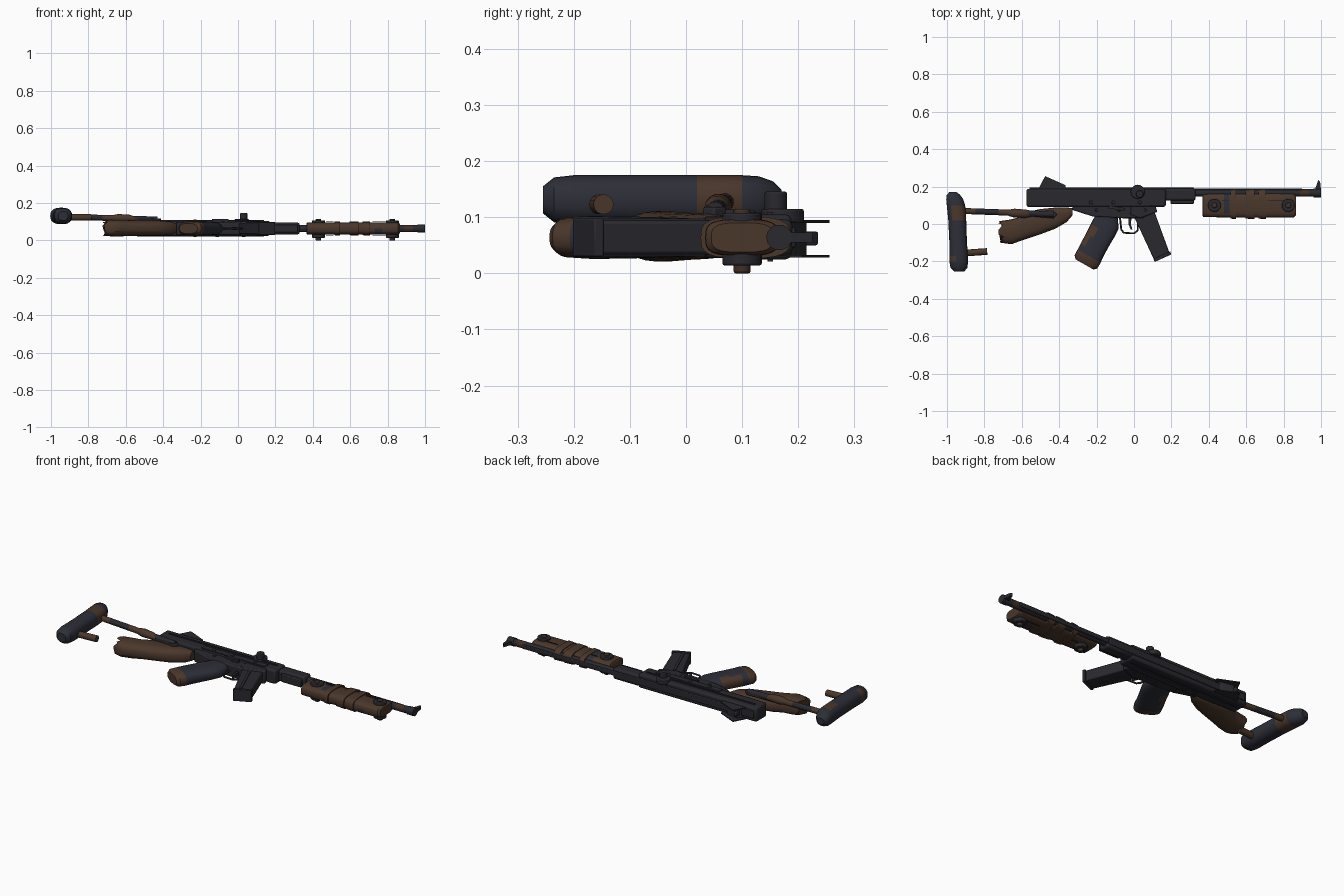
import bpy, bmesh, math, random
from mathutils import Vector

random.seed(4)


def material(name, rgb):
    m = bpy.data.materials.new(name)
    m.diffuse_color = (*rgb, 1)
    return m


MATS = [material("gunmetal", (0.022, 0.022, 0.028)),
        material("brown wood", (0.068, 0.038, 0.024)),
        material("slate padding", (0.026, 0.028, 0.039)),
        material("dark brown cloth", (0.050, 0.029, 0.019))]
METAL, WOOD, SLATE, CLOTH = range(4)


def finish(name, bm, mat, bevel=0.0):
    bmesh.ops.recalc_face_normals(bm, faces=bm.faces[:])
    for f in bm.faces:
        f.material_index = mat(f.calc_center_median()) if callable(mat) else mat
    me = bpy.data.meshes.new(name)
    bm.to_mesh(me)
    bm.free()
    for m in MATS:
        me.materials.append(m)
    ob = bpy.data.objects.new(name, me)
    bpy.context.collection.objects.link(ob)
    if bevel:
        b = ob.modifiers.new("bevel", "BEVEL")
        b.width, b.segments, b.limit_method = bevel, 2, "ANGLE"
    return ob


def prism(name, pts, z0, z1, mat=METAL, bevel=0.0):
    """Side outline in x, y pulled through the thickness."""
    bm = bmesh.new()
    base = bm.faces.new([bm.verts.new((x, y, z0)) for x, y in pts])
    res = bmesh.ops.extrude_face_region(bm, geom=[base])
    for v in res["geom"]:
        if isinstance(v, bmesh.types.BMVert):
            v.co.z = z1
    return finish(name, bm, mat, bevel)


def box(name, x0, x1, y0, y1, z0, z1, mat=METAL, bevel=0.004):
    return prism(name, [(x0, y0), (x1, y0), (x1, y1), (x0, y1)], z0, z1, mat, bevel)


def loft(name, secs, direction, mat, sides=20, power=1.0, ragged=0.0):
    """Rounded body through sections (x, y, z, half width, half thickness)."""
    d = Vector((*direction, 0)).normalized()
    n = Vector((-d.y, d.x, 0))
    bm = bmesh.new()
    rings = []
    for i, (x, y, z, w, h) in enumerate(secs):
        ring = []
        for k in range(sides):
            a = math.tau * k / sides
            c, s = math.cos(a), math.sin(a)
            p = Vector((x, y, z)) + n * w * math.copysign(abs(c) ** power, c)
            p.z += h * math.copysign(abs(s) ** power, s)
            if ragged and i >= len(secs) - 2:
                p += d * random.uniform(-ragged, ragged)
            ring.append(bm.verts.new(p))
        rings.append(ring)
    for a, b in zip(rings, rings[1:]):
        for k in range(sides):
            j = (k + 1) % sides
            bm.faces.new((a[k], a[j], b[j], b[k]))
    bm.faces.new(rings[0])
    bm.faces.new(rings[-1])
    return finish(name, bm, mat)


def tube(name, p, q, r, mat=METAL, steps=1, sides=14):
    p, q = Vector(p), Vector(q)
    pts = [p.lerp(q, i / steps) for i in range(steps + 1)]
    return loft(name, [(*v, r, r) for v in pts], (q - p).xy, mat, sides)


def disc(name, x, y, z0, z1, r, mat=METAL, sides=16):
    pts = [(x + r * math.cos(math.tau * k / sides), y + r * math.sin(math.tau * k / sides))
           for k in range(sides)]
    return prism(name, pts, z0, z1, mat, 0.004)


def wire(name, pts, r):
    cu = bpy.data.curves.new(name, "CURVE")
    cu.dimensions = "3D"
    cu.bevel_depth, cu.bevel_resolution = r, 2
    sp = cu.splines.new("POLY")
    sp.points.add(len(pts) - 1)
    for s, p in zip(sp.points, pts):
        s.co = (*p, 1)
    cu.materials.append(MATS[METAL])
    bpy.context.collection.objects.link(bpy.data.objects.new(name, cu))


ZC = 0.064

# Receiver with raised rails, grooves and lower frame
box("receiver", -0.575, 0.17, 0.092, 0.188, 0.025, 0.105, bevel=0.01)
box("receiver_top_rail", -0.56, 0.32, 0.18, 0.195, 0.045, 0.083)
prism("lower_frame", [(-0.33, 0.1), (-0.33, 0.075), (-0.22, 0.04), (-0.05, 0.03),
                      (0.05, 0.03), (0.09, 0.1)], 0.03, 0.098, METAL, 0.006)
for z in (0.021, 0.103):
    box("side_rail", -0.54, 0.14, 0.145, 0.155, z, z + 0.006, bevel=0)
    box("side_plate", -0.3, 0.1, 0.098, 0.132, z, z + 0.006, bevel=0.002)
for x in (-0.2, -0.08, 0.06):
    disc("frame_pin", x, 0.075, 0.026, 0.102, 0.009)
    disc("side_screw", x - 0.03, 0.115, 0.018, 0.112, 0.01)

# Selector lever and bolt knob
prism("selector_lever", [(-0.14, 0.085), (-0.05, 0.07), (-0.05, 0.085), (-0.13, 0.1)], 0.095, 0.114)
disc("bolt_knob_base", 0.02, 0.172, 0.09, 0.115, 0.038)
disc("bolt_knob", 0.03, 0.16, 0.11, 0.146, 0.02)

# Rear sight wings and leaf
for z in (0.028, 0.09):
    prism("rear_sight_wing", [(-0.515, 0.18), (-0.475, 0.256), (-0.365, 0.207), (-0.365, 0.18)],
          z, z + 0.005)
prism("rear_sight_base", [(-0.5, 0.18), (-0.47, 0.215), (-0.4, 0.2), (-0.38, 0.18)], 0.03, 0.093)
box("rear_sight_leaf", -0.48, -0.465, 0.2, 0.235, 0.05, 0.075)

# Barrel, shroud and front sight
box("barrel_shroud", 0.16, 0.33, 0.125, 0.19, 0.032, 0.096, bevel=0.012)
box("shroud_lug", 0.195, 0.32, 0.108, 0.14, 0.042, 0.086)
tube("barrel", (0.3, 0.166, ZC), (0.985, 0.166, ZC), 0.02,
     lambda c: CLOTH if 0.87 < c.x < 0.95 else METAL, 14)
box("barrel_rib", 0.32, 0.9, 0.178, 0.19, 0.052, 0.076)
tube("muzzle_ring", (0.96, 0.166, ZC), (1.0, 0.166, ZC), 0.023)
prism("front_sight", [(0.965, 0.18), (0.975, 0.205), (0.985, 0.235), (0.995, 0.225), (1.0, 0.18)],
      0.055, 0.073)

# Fore grip with cloth wraps and large bolts
loft("fore_grip", [(x, 0.1, ZC, w, h) for x, w, h in
                   ((0.365, 0.05, 0.025), (0.37, 0.062, 0.032), (0.48, 0.065, 0.033),
                    (0.51, 0.065, 0.033), (0.73, 0.066, 0.033), (0.77, 0.066, 0.033),
                    (0.855, 0.065, 0.032), (0.865, 0.055, 0.026))], (1, 0),
     lambda c: SLATE if 0.48 < c.x < 0.51 and c.y > 0.06 and c.z > ZC
     or 0.73 < c.x < 0.77 and c.y < 0.1 and c.z < ZC else WOOD, 24, 0.6)
for x0, x1 in ((0.515, 0.545), (0.595, 0.645), (0.665, 0.705)):
    loft("fore_grip_wrap", [(x0, 0.106, ZC, 0.077, 0.036), (x1, 0.106, ZC, 0.08, 0.037)],
         (1, 0), WOOD, 24, 0.6)
for x in (0.43, 0.825):
    disc("fore_grip_bolt", x, 0.1, 0.014, 0.108, 0.035)
    disc("bolt_core", x, 0.1, 0.0, 0.115, 0.015, CLOTH)
for z in (0.027, 0.098):
    box("fore_grip_slot", 0.47, 0.51, 0.122, 0.128, z, z + 0.003, bevel=0)
    box("fore_grip_slot", 0.72, 0.8, 0.122, 0.128, z, z + 0.003, bevel=0)

# Magazine with side ribs and floor plate
prism("magazine", [(-0.005, 0.05), (0.0, 0.15), (0.075, 0.16), (0.19, -0.155), (0.108, -0.193)],
      0.034, 0.094, METAL, 0.006)
for z in (0.031, 0.093):
    prism("magazine_rib", [(0.045, 0.03), (0.058, 0.035), (0.14, -0.165), (0.127, -0.17)], z, z + 0.005)
prism("magazine_floor", [(0.104, -0.186), (0.194, -0.146), (0.199, -0.163), (0.11, -0.203)],
      0.03, 0.098, METAL, 0.003)
prism("magazine_well", [(-0.02, 0.05), (-0.01, 0.17), (0.09, 0.17), (0.125, 0.065), (0.03, 0.03)],
      0.027, 0.101, METAL, 0.006)

# Trigger and guard
wire("trigger_guard", [(-0.075, 0.035, ZC), (-0.068, -0.03, ZC), (-0.055, -0.047, ZC),
                       (0.0, -0.05, ZC), (0.02, -0.035, ZC), (0.022, 0.035, ZC)], 0.005)
prism("trigger", [(-0.03, 0.04), (-0.012, 0.04), (-0.017, 0.0), (-0.008, -0.03), (-0.018, -0.03),
                  (-0.03, 0.0)], 0.055, 0.073)

# Pistol grip with a brown worn end and patch
loft("pistol_grip", [(-0.13, 0.07, ZC, 0.05, 0.03), (-0.145, 0.01, ZC, 0.072, 0.034),
                     (-0.168, -0.035, ZC, 0.072, 0.036), (-0.195, -0.085, ZC, 0.07, 0.037),
                     (-0.225, -0.14, ZC, 0.07, 0.038), (-0.24, -0.172, ZC, 0.071, 0.038),
                     (-0.257, -0.203, ZC, 0.07, 0.036), (-0.265, -0.216, ZC, 0.055, 0.027)],
     (-0.5, -0.87),
     lambda c: WOOD if c.x * 0.5 + c.y * 0.87 < -0.282
     or (c.x < -0.21 and -0.09 < c.y < 0.0) else SLATE, 24, 0.75)

# Broken wooden stock with ragged rear
stock = [(-0.33, 0.045, 0.085, 0.025), (-0.36, 0.01, 0.088, 0.035), (-0.42, -0.025, 0.088, 0.04),
         (-0.5, -0.055, 0.08, 0.041), (-0.57, -0.078, 0.065, 0.042), (-0.62, -0.095, 0.035, 0.044),
         (-0.665, -0.108, 0.025, 0.045), (-0.71, -0.1, 0.015, 0.042)]
loft("broken_stock", [(x, (a + b) / 2, 0.066, (b - a) / 2, h) for x, a, b, h in stock], (-1, 0),
     WOOD, 26, 0.75, 0.018)

# Strut holding the shoulder pad
tube("stock_strut", (-0.92, 0.07, 0.127), (-0.43, 0.052, 0.112), 0.016,
     lambda c: WOOD if -0.72 < c.x < -0.58 or c.x < -0.85 else METAL, 20)
loft("strut_wrap", [(-0.67, 0.06, 0.12, 0.017, 0.016), (-0.64, 0.058, 0.12, 0.024, 0.022),
                    (-0.58, 0.055, 0.118, 0.022, 0.02), (-0.55, 0.055, 0.115, 0.016, 0.012)],
     (1, 0), WOOD, 14)
prism("strut_bracket", [(-0.6, 0.045), (-0.59, 0.068), (-0.43, 0.072), (-0.41, 0.05), (-0.43, 0.03)],
      0.1, 0.118, METAL, 0.004)
disc("strut_bolt", -0.46, 0.05, 0.1, 0.123, 0.014)
tube("lower_peg", (-0.93, -0.157, 0.123), (-0.785, -0.147, 0.123), 0.018, WOOD)

# Shoulder pad with brown band
pad = [(0.17, -0.968, 0.02, 0.018), (0.155, -0.965, 0.036, 0.033), (0.13, -0.958, 0.046, 0.042),
       (0.1, -0.952, 0.049, 0.044), (0.06, -0.948, 0.049, 0.044), (0.02, -0.945, 0.048, 0.044),
       (-0.1, -0.94, 0.047, 0.044), (-0.17, -0.937, 0.049, 0.044), (-0.2, -0.937, 0.05, 0.044),
       (-0.235, -0.936, 0.045, 0.04), (-0.255, -0.935, 0.026, 0.024)]
loft("shoulder_pad", [(x, y, 0.131, w, h) for y, x, w, h in pad], (0, -1),
     lambda c: WOOD if 0.02 < c.y < 0.1 and c.x > -0.975
     or -0.2 < c.y < -0.17 and c.x < -0.95 else SLATE, 24, 0.85)

# Smooth the rounded parts, keep hard edges
bpy.ops.object.select_all(action="DESELECT")
for ob in bpy.data.objects:
    if ob.type == "MESH":
        ob.select_set(True)
        bpy.context.view_layer.objects.active = ob
bpy.ops.object.shade_smooth_by_angle(angle=math.radians(35))
